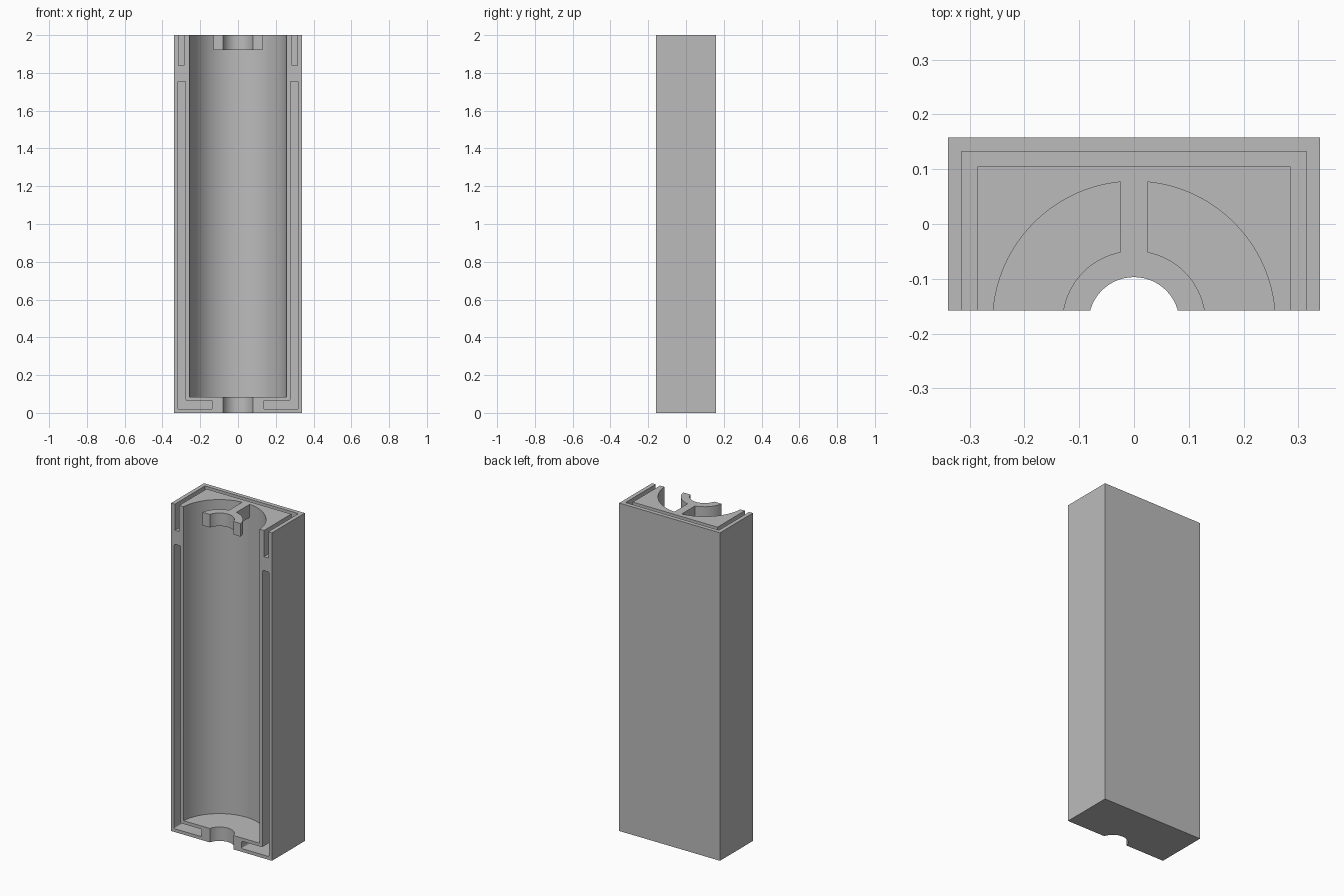
import bpy, bmesh, math
from mathutils import Vector

if "Cube" in bpy.data.objects:
    bpy.data.objects.remove(bpy.data.objects["Cube"], do_unlink=True)

W, D, H = 0.34, 0.158, 2.0      # half width, half depth, height
AXIS_Y = -0.18                  # bore axis, just in front of the open face
BORE, HUB, HOLE = 0.258, 0.131, 0.083

grey = bpy.data.materials.new("plain grey")
grey.use_nodes = True
grey.diffuse_color = (0.5, 0.5, 0.5, 1)
grey.node_tree.nodes["Principled BSDF"].inputs["Base Color"].default_value = (0.5, 0.5, 0.5, 1)


def prism(name, profile, start, end, along="z", rounding=0):
    """Extrude a flat profile along z or y, optionally rounding its corners."""
    bm = bmesh.new()
    place = (lambda a, b: (a, b, start)) if along == "z" else (lambda a, b: (a, start, b))
    face = bm.faces.new([bm.verts.new(place(a, b)) for a, b in profile])
    step = Vector((0, 0, end - start)) if along == "z" else Vector((0, end - start, 0))
    out = bmesh.ops.extrude_face_region(bm, geom=[face])["geom"]
    bmesh.ops.translate(bm, vec=step, verts=[v for v in out if isinstance(v, bmesh.types.BMVert)])
    if rounding:
        sides = [e for e in bm.edges
                 if abs((e.verts[0].co - e.verts[1].co).normalized().dot(step.normalized())) > 0.99]
        bmesh.ops.bevel(bm, geom=sides, offset=rounding, segments=4, profile=0.5, affect="EDGES")
    bmesh.ops.recalc_face_normals(bm, faces=bm.faces)
    mesh = bpy.data.meshes.new(name)
    bm.to_mesh(mesh)
    bm.free()
    mesh.materials.append(grey)
    obj = bpy.data.objects.new(name, mesh)
    bpy.context.collection.objects.link(obj)
    return obj


def arc(radius, a0, a1, n):
    return [(radius * math.cos(a0 + (a1 - a0) * i / n),
             AXIS_Y + radius * math.sin(a0 + (a1 - a0) * i / n)) for i in range(n + 1)]


def circle(radius, n=96):
    return arc(radius, 0, 2 * math.pi, n)[:-1]


def combine(body, tool, operation):
    mod = body.modifiers.new(tool.name, "BOOLEAN")
    mod.operation, mod.solver, mod.object = operation, "EXACT", tool
    bpy.context.view_layer.objects.active = body
    bpy.ops.object.modifier_apply(modifier=mod.name)
    bpy.data.objects.remove(tool, do_unlink=True)


# Rectangular half casing with a long bore
casing = prism("half_casing", [(-W, -D), (W, -D), (W, D), (-W, D)], 0, H)
combine(casing, prism("bore", circle(BORE), 0.085, H + 0.1), "DIFFERENCE")

# U-shaped slot around the top rim
o, i, back_o, back_i = 0.315, 0.286, 0.132, 0.105
rim = [(-o, -0.2), (-o, back_o), (o, back_o), (o, -0.2),
       (i, -0.2), (i, back_i), (-i, back_i), (-i, -0.2)]
combine(casing, prism("rim_slot", rim, 1.84, H + 0.1), "DIFFERENCE")

# L-shaped slots in the open face, one on each side
for s in (-1, 1):
    ell = [(0.135, 0.02), (0.32, 0.02), (0.32, 1.755), (0.277, 1.755), (0.277, 0.065), (0.135, 0.065)]
    slot = prism("face_slot", [(s * x, z) for x, z in ell], -0.25, 0.06, "y", 0.007)
    combine(casing, slot, "DIFFERENCE")

# Half ring hub at the top, held by a spoke
low = math.asin((-D - AXIS_Y) / HUB)
high = math.acos(0.025 / HUB)
right = arc(HUB, low, high, 24)
half = right + [(0.025, 0.09)]
hub = half + [(-x, y) for x, y in reversed(half)]
combine(casing, prism("hub", hub, 1.92, H), "UNION")

# Shaft hole through the hub and the base
combine(casing, prism("shaft_hole", circle(HOLE, 64), -0.1, H + 0.1), "DIFFERENCE")

casing.select_set(True)
bpy.context.view_layer.objects.active = casing
bpy.ops.object.shade_smooth_by_angle(angle=math.radians(30))
